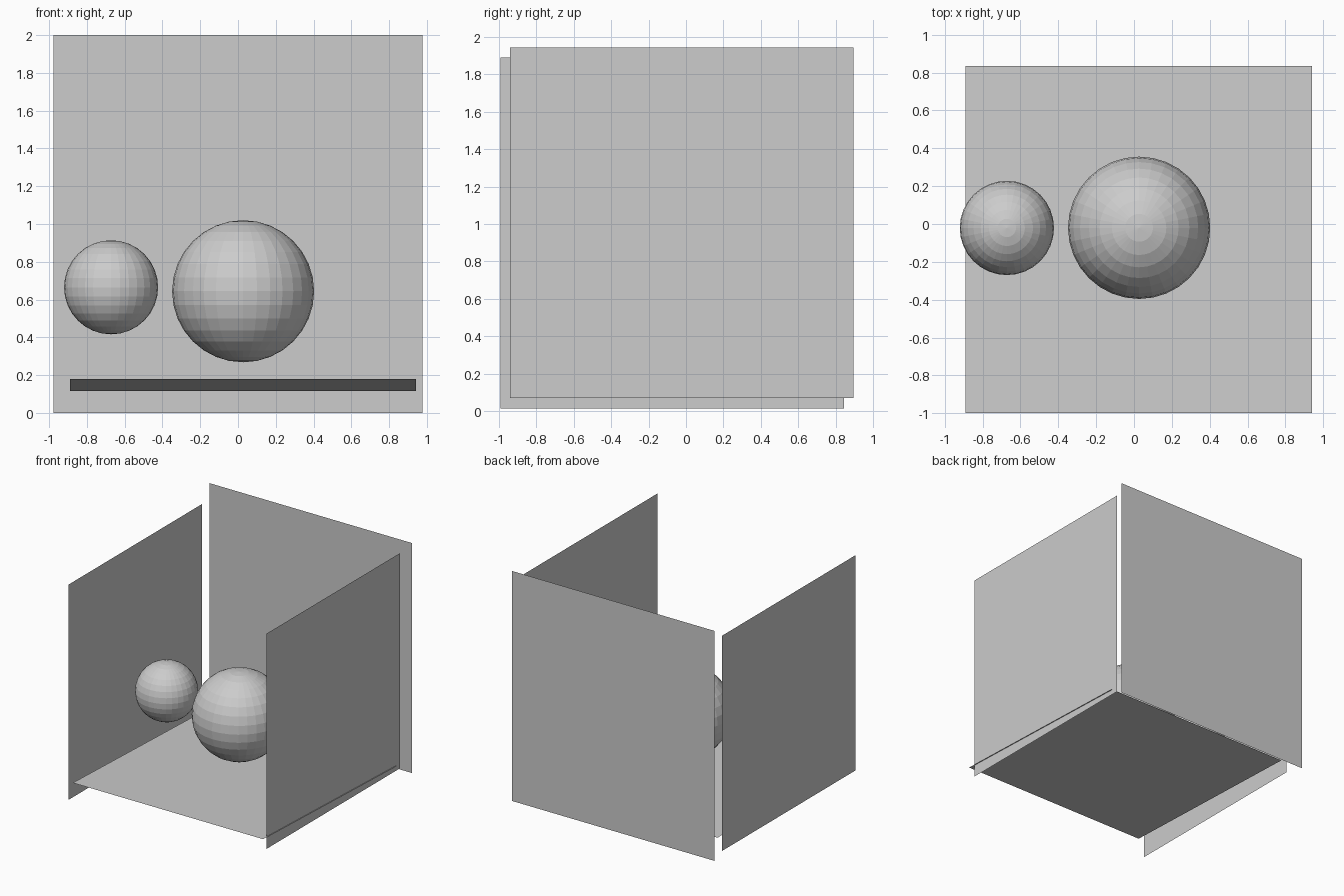
import bpy
import math

if "Cube" in bpy.data.objects:
    bpy.data.objects.remove(bpy.data.objects["Cube"])

# One plain grey for the whole model
grey = bpy.data.materials.new("light_grey")
grey.diffuse_color = (0.604, 0.604, 0.604, 1.0)
grey.use_nodes = True
grey.node_tree.nodes["Principled BSDF"].inputs["Base Color"].default_value = grey.diffuse_color


def finish(name):
    ob = bpy.context.object
    ob.name = name
    ob.data.materials.append(grey)
    return ob


def panel(name, centre, size, rotation=(0, 0, 0)):
    """Thin single-sided sheet: size is its local width and depth."""
    bpy.ops.mesh.primitive_plane_add(size=1, location=centre, rotation=rotation)
    ob = finish(name)
    ob.scale = (size[0], size[1], 1)


def ball(name, centre, radius):
    bpy.ops.mesh.primitive_uv_sphere_add(segments=32, ring_count=16,
                                         radius=radius, location=centre)
    finish(name)


quarter = math.pi / 2

# Floor, slightly raised at the front
front_y, back_y, front_z, back_z = -1.0, 0.836, 0.18, 0.116
tilt = math.atan2(back_z - front_z, back_y - front_y)
panel("floor", (0.026, (front_y + back_y) / 2, (front_z + back_z) / 2),
      (1.831, math.hypot(back_y - front_y, back_z - front_z)), (tilt, 0, 0))

# Upright walls
panel("back_wall", (0, 1.0, 1.0), (1.952, 2.0), (quarter, 0, 0))
panel("left_wall", (-0.937, -0.073, 0.952), (1.872, 1.832), (0, quarter, 0))
panel("right_wall", (0.934, -0.023, 1.007), (1.872, 1.832), (0, quarter, 0))

# Floating balls
ball("small_ball", (-0.672, -0.021, 0.665), 0.249)
ball("large_ball", (0.027, -0.02, 0.644), 0.376)
